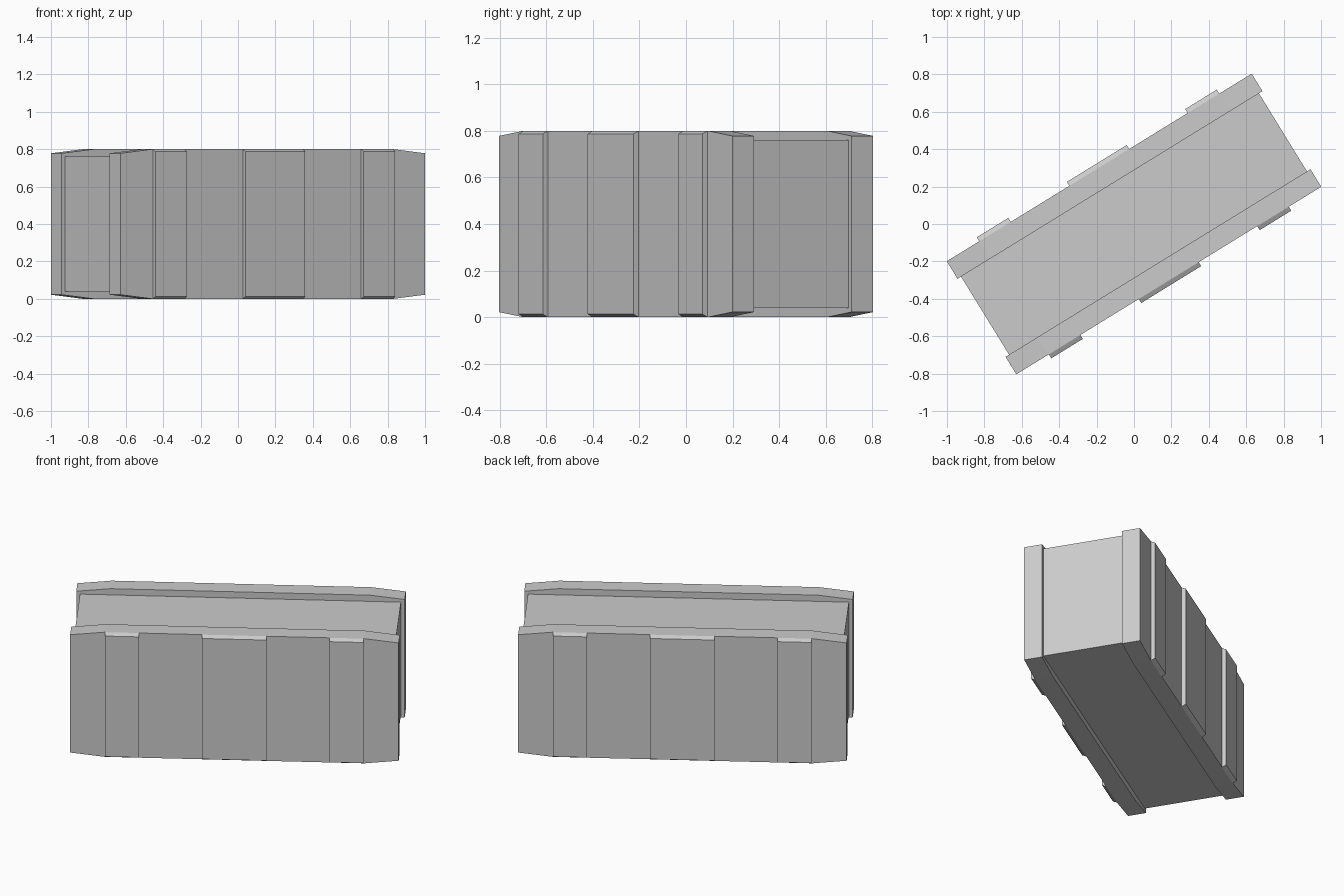
import bpy, bmesh
from math import radians
from mathutils import Matrix

if "Cube" in bpy.data.objects:
    bpy.data.objects.remove(bpy.data.objects["Cube"])

ROT = Matrix.Rotation(radians(31.6), 4, 'Z')   # the whole crate sits turned on the ground
H = 0.8


def make_prism(name, profile, axis, start, end):
    """Extrude a 2D profile along a local axis; profile is (x, z) for 'Y', (y, z) for 'X'."""
    bm = bmesh.new()
    place = (lambda a, b: (a, start, b)) if axis == 'Y' else (lambda a, b: (start, a, b))
    step = (0, end - start, 0) if axis == 'Y' else (end - start, 0, 0)
    face = bm.faces.new([bm.verts.new(place(a, b)) for a, b in profile])
    ext = bmesh.ops.extrude_face_region(bm, geom=[face])
    verts = [g for g in ext["geom"] if isinstance(g, bmesh.types.BMVert)]
    bmesh.ops.translate(bm, verts=verts, vec=step)
    bmesh.ops.recalc_face_normals(bm, faces=bm.faces)
    bm.transform(ROT)
    mesh = bpy.data.meshes.new(name)
    bm.to_mesh(mesh)
    bm.free()
    obj = bpy.data.objects.new(name, mesh)
    bpy.context.collection.objects.link(obj)
    return obj


# Recessed centre body
make_prism("crate_body", [(-0.245, 0.04), (0.245, 0.04), (0.245, 0.76), (-0.245, 0.76)],
           'X', -0.935, 0.935)

# Long side panels, tapering slightly in height at both ends
L, T, D = 0.957, 0.757, 0.022
panel = [(-L, D), (-T, 0), (T, 0), (L, D), (L, H - D), (T, H), (-T, H), (-L, H - D)]

# Raised ribs with sloped top and bottom edges
ribs = [(-0.753, -0.555), (-0.188, 0.188), (0.555, 0.753)]

for side, label in ((-1, "front"), (1, "back")):
    make_prism(f"{label}_panel", panel, 'Y', side * 0.245, side * 0.355)
    rib = [(side * 0.35, 0), (side * 0.355, 0), (side * 0.38, 0.013),
           (side * 0.38, H - 0.013), (side * 0.355, H), (side * 0.35, H)]
    for i, (a, b) in enumerate(ribs):
        make_prism(f"{label}_rib_{i + 1}", rib, 'X', a, b)
